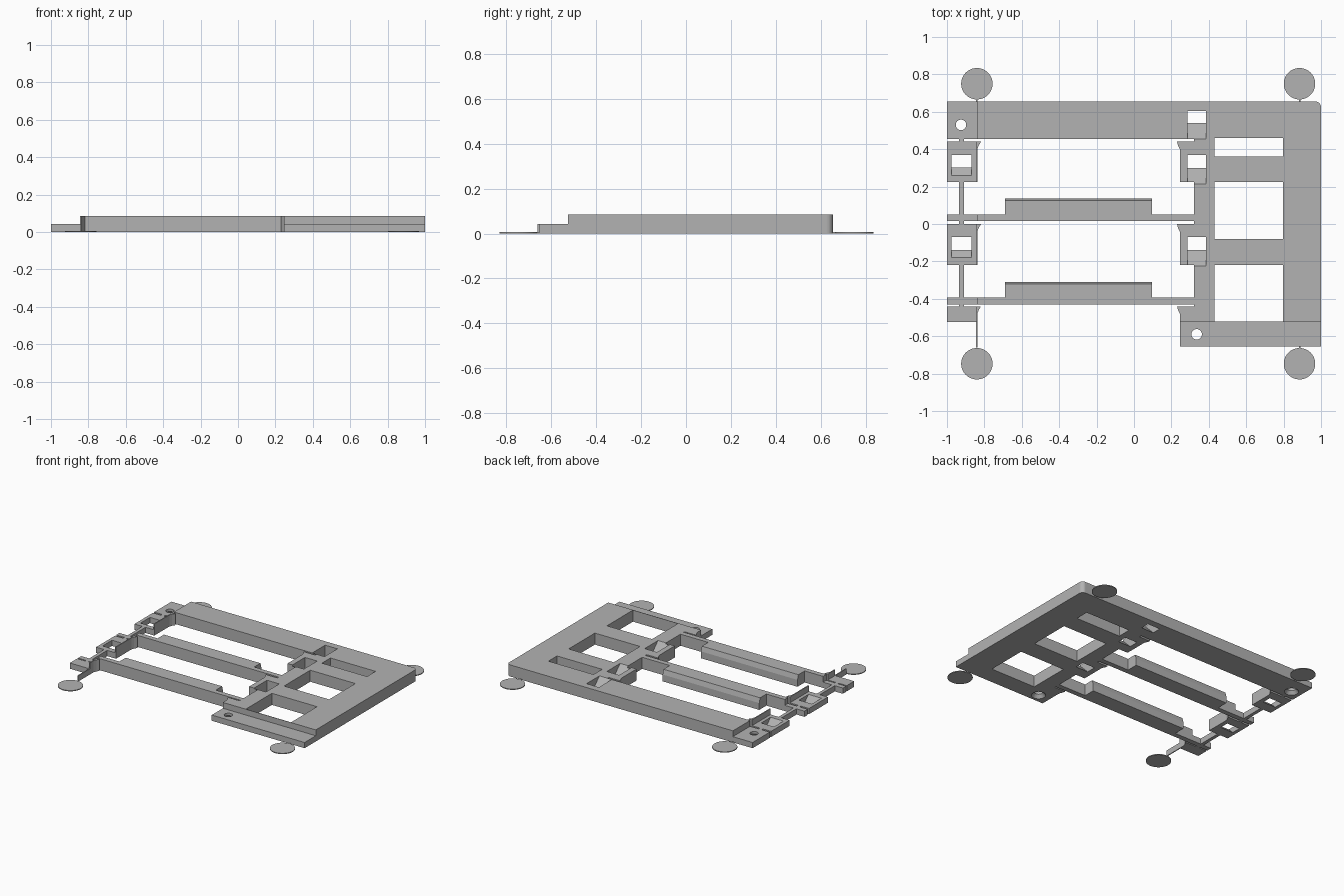
import bpy, bmesh, math

cube = bpy.data.objects.get("Cube")
if cube:
    bpy.data.objects.remove(cube)

TOP, LOW, DISC = 0.085, 0.042, 0.006

grey = bpy.data.materials.new("plain grey")
grey.use_nodes = True
colour = (0.45, 0.45, 0.45, 1)
grey.diffuse_color = colour
grey.node_tree.nodes["Principled BSDF"].inputs["Base Color"].default_value = colour


def prism(name, base, offset):
    """Extrude a closed loop of 3D points along an offset."""
    bm = bmesh.new()
    face = bm.faces.new([bm.verts.new(p) for p in base])
    new = bmesh.ops.extrude_face_region(bm, geom=[face])["geom"]
    bmesh.ops.translate(bm, vec=offset, verts=[v for v in new if isinstance(v, bmesh.types.BMVert)])
    bmesh.ops.recalc_face_normals(bm, faces=bm.faces)
    mesh = bpy.data.meshes.new(name)
    bm.to_mesh(mesh)
    bm.free()
    mesh.materials.append(grey)
    obj = bpy.data.objects.new(name, mesh)
    bpy.context.collection.objects.link(obj)
    return obj


def plate(name, outline, height, z=0):
    return prism(name, [(x, y, z) for x, y in outline], (0, 0, height))


def box(name, x0, x1, y0, y1, height, z=0):
    return plate(name, [(x0, y0), (x1, y0), (x1, y1), (x0, y1)], height, z)


def profile(name, x0, x1, yz):
    return prism(name, [(x0, y, z) for y, z in yz], (x1 - x0, 0, 0))


def cylinder(name, x, y, z, r_low, r_high, depth, sides=48):
    bm = bmesh.new()
    bmesh.ops.create_cone(bm, cap_ends=True, segments=sides, radius1=r_low, radius2=r_high, depth=depth)
    bmesh.ops.translate(bm, vec=(x, y, z + depth / 2), verts=bm.verts)
    mesh = bpy.data.meshes.new(name)
    bm.to_mesh(mesh)
    bm.free()
    mesh.materials.append(grey)
    obj = bpy.data.objects.new(name, mesh)
    bpy.context.collection.objects.link(obj)
    return obj


def cut(target, cutter):
    mod = target.modifiers.new("cut", 'BOOLEAN')
    mod.operation, mod.solver, mod.object = 'DIFFERENCE', 'EXACT', cutter
    bpy.context.view_layer.objects.active = target
    bpy.ops.object.modifier_apply(modifier=mod.name)
    bpy.data.objects.remove(cutter)


def clip_slot(target, x0, x1, y0, y1, height):
    """Through slot whose front end is a 45 degree ramp."""
    e = 0.01
    cut(target, profile("slot_cutter", x0, x1, [
        (y0 - e, height + e), (y0 + height + e, -e), (y1, -e), (y1, height + e)]))


def screw_hole(target, x, y):
    """Countersunk from below."""
    cut(target, cylinder("hole_cutter", x, y, -0.001, 0.048, 0.028, 0.025))
    cut(target, cylinder("hole_cutter", x, y, 0.02, 0.028, 0.028, 0.05))


# Main frame: back bar, side column and inner column with flared tabs
outline = [(-0.84, 0.655), (-0.84, 0.455), (0.32, 0.455)]
for back, front in ((0.44, 0.225), (0, -0.22), (-0.44, -0.525)):
    outline += [(0.32, back), (0.23, back), (0.235, back - 0.02), (0.245, back - 0.04), (0.245, front)]
    if front > -0.5:
        outline.append((0.32, front))
outline.append((1, -0.525))
for i in range(9):
    a = math.pi / 2 * i / 8
    outline.append((0.97 + 0.03 * math.cos(a), 0.625 + 0.03 * math.sin(a)))
frame = plate("main_frame", outline, TOP)
for y0, y1 in ((0.36, 0.46), (-0.08, 0.225), (-0.525, -0.22)):
    cut(frame, box("window_cutter", 0.43, 0.797, max(y0, -0.522), y1, 0.2, -0.05))
for y0, y1 in ((0.455, 0.605), (0.215, 0.37), (-0.225, -0.07)):
    clip_slot(frame, 0.285, 0.385, y0, y1, TOP)

# Thin mounting plates with screw holes
screw_hole(box("front_mount", 0.245, 1, -0.655, -0.525, LOW), 0.335, -0.59)
screw_hole(box("back_mount", -1, -0.84, 0.455, 0.655, LOW), -0.925, 0.53)

# Two cross bars with a wide pad and a sloped back lip
for label, y in (("back", 0.015), ("front", -0.43)):
    box(label + "_bar", -0.84, 0.32, y, y + 0.037, TOP)
    box(label + "_bar_end", -1, -0.84, y, y + 0.037, LOW)
    profile(label + "_bar_pad", -0.69, 0.095, [
        (y + 0.037, 0), (y + 0.12, 0), (y + 0.12, 0.05), (y + 0.11, TOP), (y + 0.037, TOP)])

# Side clip tabs, each with a tall flared fin on its inner edge
for label, back, front in (("back", 0.44, 0.225), ("middle", 0, -0.22), ("front", -0.44, -0.525)):
    tab = box(label + "_side_tab", -1, -0.845, front, back, LOW)
    if label != "front":
        clip_slot(tab, -0.975, -0.87, back - 0.18, back - 0.07, LOW)
    plate(label + "_side_fin", [
        (-0.845, front), (-0.838, front), (-0.838, back - 0.04),
        (-0.83, back - 0.02), (-0.818, back), (-0.845, back)], TOP)

# Struts joining the side tabs and bars
for y0, y1 in ((0.44, 0.455), (0.052, 0.225), (0, 0.015), (-0.393, -0.22), (-0.44, -0.43)):
    box("side_strut", -0.935, -0.91, y0, y1, LOW)
box("front_foot_strut", -0.845, -0.838, -0.66, -0.525, LOW)

# Thin corner discs
for x in (-0.84, 0.885):
    for y in (-0.747, 0.75):
        cylinder("corner_disc", x, y, 0, 0.084, 0.084, DISC)
        if y > 0:
            box("disc_link", x - 0.004, x + 0.004, 0.655, 0.668, DISC)
        elif x > 0:
            box("disc_link", x - 0.004, x + 0.004, -0.665, -0.655, DISC)
